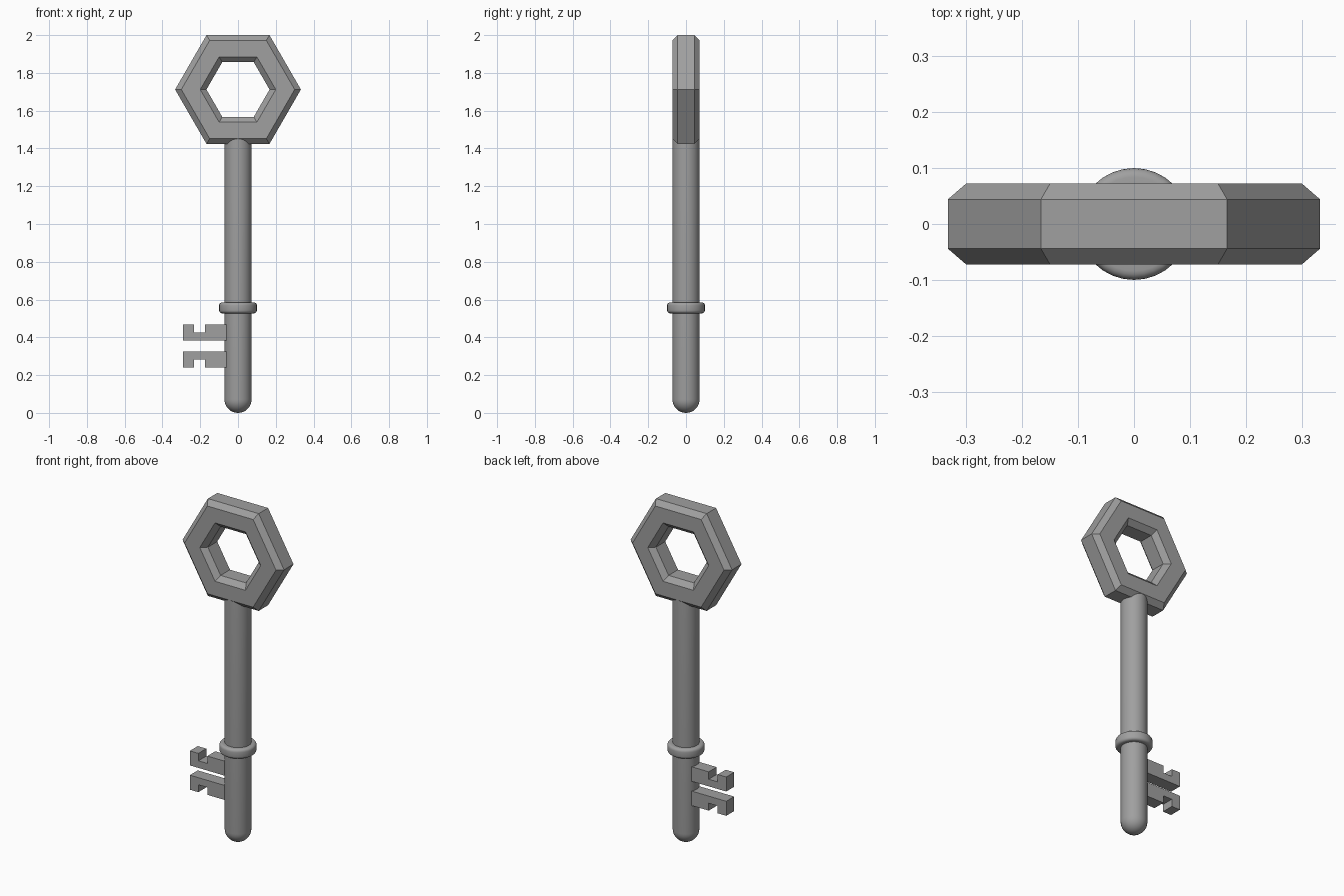
import bpy, bmesh
from math import cos, sin, pi, radians

cube = bpy.data.objects.get("Cube")
if cube:
    bpy.data.objects.remove(cube, do_unlink=True)

GREY = (0.35, 0.35, 0.35, 1)
metal = bpy.data.materials.new("grey metal")
metal.use_nodes = True
metal.diffuse_color = GREY
metal.node_tree.nodes["Principled BSDF"].inputs["Base Color"].default_value = GREY


def finish(bm, name, smooth=False):
    bmesh.ops.remove_doubles(bm, verts=bm.verts, dist=1e-5)
    bmesh.ops.recalc_face_normals(bm, faces=bm.faces)
    mesh = bpy.data.meshes.new(name)
    bm.to_mesh(mesh)
    bm.free()
    mesh.materials.append(metal)
    obj = bpy.data.objects.new(name, mesh)
    bpy.context.collection.objects.link(obj)
    if smooth:
        bpy.ops.object.select_all(action='DESELECT')
        obj.select_set(True)
        bpy.context.view_layer.objects.active = obj
        bpy.ops.object.shade_smooth_by_angle(angle=radians(40))
    return obj


def revolve(name, profile, steps, axis='Z', centre=0, closed=False, smooth=True):
    """Spin a (radius, offset) profile around the z or y axis."""
    bm = bmesh.new()
    place = lambda r, h: (r, 0, h + centre) if axis == 'Z' else (r, h, centre)
    verts = [bm.verts.new(place(r, h)) for r, h in profile]
    pairs = list(zip(verts, verts[1:]))
    if closed:
        pairs.append((verts[-1], verts[0]))
    edges = [bm.edges.new(p) for p in pairs]
    bmesh.ops.spin(bm, geom=verts + edges, cent=(0, 0, centre),
                   axis=(0, 0, 1) if axis == 'Z' else (0, 1, 0),
                   angle=2 * pi, steps=steps, use_merge=False)
    return finish(bm, name, smooth)


# Hexagonal bow with a chamfered rectangular section
section = []
for sr, sy in ((1, 1), (-1, 1), (-1, -1), (1, -1)):
    corner = [(0.25 + sr * 0.083, sy * 0.044), (0.25 + sr * 0.05, sy * 0.0725)]
    section += corner if sr == sy else corner[::-1]
revolve("bow", section, 6, axis='Y', centre=1.712, closed=True, smooth=False)

# Shaft with a domed tip, its top buried in the bow
R = 0.072
dome = [(R * sin(i * pi / 16), R - R * cos(i * pi / 16)) for i in range(9)]
revolve("shaft", dome + [(R, 1.47), (0, 1.47)], 32)

# Rounded collar
B = 0.016
rim = [(0.1 - B + B * cos(a), s * (0.029 - B) + B * sin(a))
       for s in (-1, 1)
       for a in [s * pi / 4 + (i - 2) * pi / 8 for i in range(5)]]
revolve("collar", [(0.06, -0.029)] + rim + [(0.06, 0.029)], 32, centre=0.556)


# Two notched bits, mirrored about their middle height
def bit(name, side):
    outline = [(-0.05, 0.029), (-0.29, 0.029), (-0.29, 0.115), (-0.234, 0.115),
               (-0.234, 0.071), (-0.175, 0.071), (-0.175, 0.115), (-0.05, 0.115)]
    bm = bmesh.new()
    face = bm.faces.new([bm.verts.new((x, -0.037, 0.354 + side * z)) for x, z in outline])
    ext = bmesh.ops.extrude_face_region(bm, geom=[face])
    moved = [v for v in ext["geom"] if isinstance(v, bmesh.types.BMVert)]
    bmesh.ops.translate(bm, verts=moved, vec=(0, 0.074, 0))
    # Put the front cap back if the extrusion removed it
    if not any(all(v.co.y < 0 for v in f.verts) for f in bm.faces):
        bmesh.ops.holes_fill(bm, edges=[e for e in bm.edges if e.is_boundary], sides=0)
    finish(bm, name)


bit("upper_bit", 1)
bit("lower_bit", -1)
